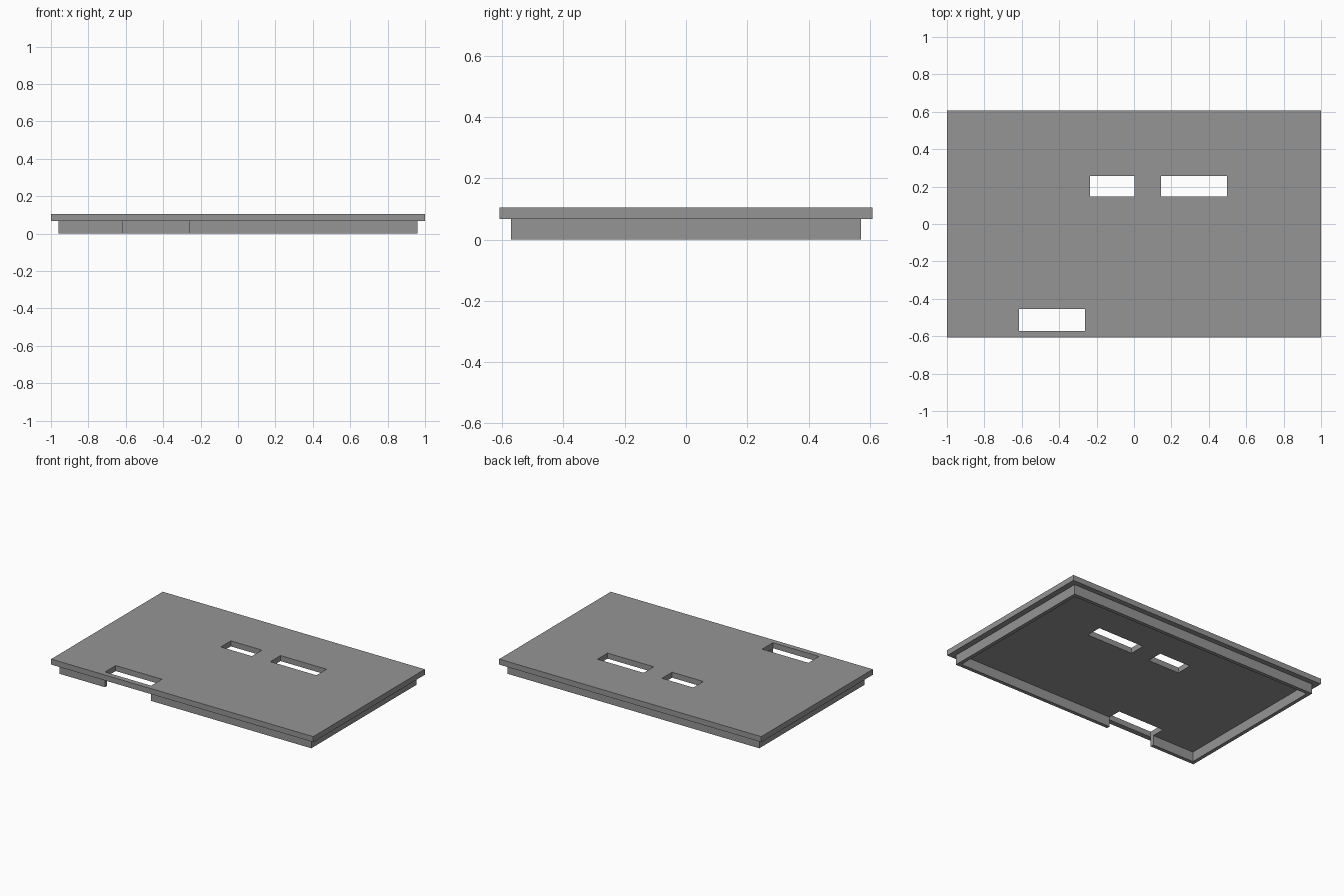
import bpy
import bmesh

if "Cube" in bpy.data.objects:
    bpy.data.objects.remove(bpy.data.objects["Cube"])

# Overall sizes
HALF_X, HALF_Y = 1.0, 0.608
Z_LIP, Z_TOP = 0.067, 0.105
LIP_X, LIP_Y, LIP_T = 0.96, 0.572, 0.025
NOTCH = (-0.615, -0.262)

grey = bpy.data.materials.new("grey plastic")
grey.diffuse_color = (0.30, 0.30, 0.30, 1)
grey.use_nodes = True
grey.node_tree.nodes["Principled BSDF"].inputs["Base Color"].default_value = grey.diffuse_color


def prism(name, outline, z0, z1, cap_top=True):
    """Extrude a closed xy outline from z0 to z1."""
    bm = bmesh.new()
    low = [bm.verts.new((x, y, z0)) for x, y in outline]
    high = [bm.verts.new((x, y, z1)) for x, y in outline]
    n = len(outline)
    bm.faces.new(low[::-1])
    if cap_top:
        bm.faces.new(high)
    for i in range(n):
        j = (i + 1) % n
        bm.faces.new((low[i], low[j], high[j], high[i]))
    mesh = bpy.data.meshes.new(name)
    bm.to_mesh(mesh)
    bm.free()
    mesh.materials.append(grey)
    obj = bpy.data.objects.new(name, mesh)
    bpy.context.collection.objects.link(obj)
    return obj


def rect(x0, x1, y0, y1):
    return [(x0, y0), (x1, y0), (x1, y1), (x0, y1)]


# Flat cover plate
plate = prism("cover_plate", rect(-HALF_X, HALF_X, -HALF_Y, HALF_Y), Z_LIP, Z_TOP)

# Rectangular openings through the plate
openings = {
    "short_slot": (-0.235, 0.003, 0.147, 0.257),
    "long_slot": (0.144, 0.496, 0.147, 0.257),
    "edge_slot": (*NOTCH, -LIP_Y, -0.455),
}
for name, box in openings.items():
    cutter = prism(name + "_cutter", rect(*box), Z_LIP - 0.05, Z_TOP + 0.05)
    cutter.hide_render = True
    mod = plate.modifiers.new(name, 'BOOLEAN')
    mod.operation = 'DIFFERENCE'
    mod.solver = 'EXACT'
    mod.object = cutter
    bpy.context.view_layer.objects.active = plate
    bpy.ops.object.modifier_apply(modifier=name)
    bpy.data.objects.remove(cutter)

# Thin lip under the plate, interrupted at the front by the edge slot
ix, iy = LIP_X - LIP_T, LIP_Y - LIP_T
n0, n1 = NOTCH
lip_outline = [
    (n1, -LIP_Y), (LIP_X, -LIP_Y), (LIP_X, LIP_Y), (-LIP_X, LIP_Y),
    (-LIP_X, -LIP_Y), (n0, -LIP_Y), (n0, -iy), (-ix, -iy),
    (-ix, iy), (ix, iy), (ix, -iy), (n1, -iy),
]
prism("locating_lip", lip_outline, 0.0, Z_LIP, cap_top=False)
